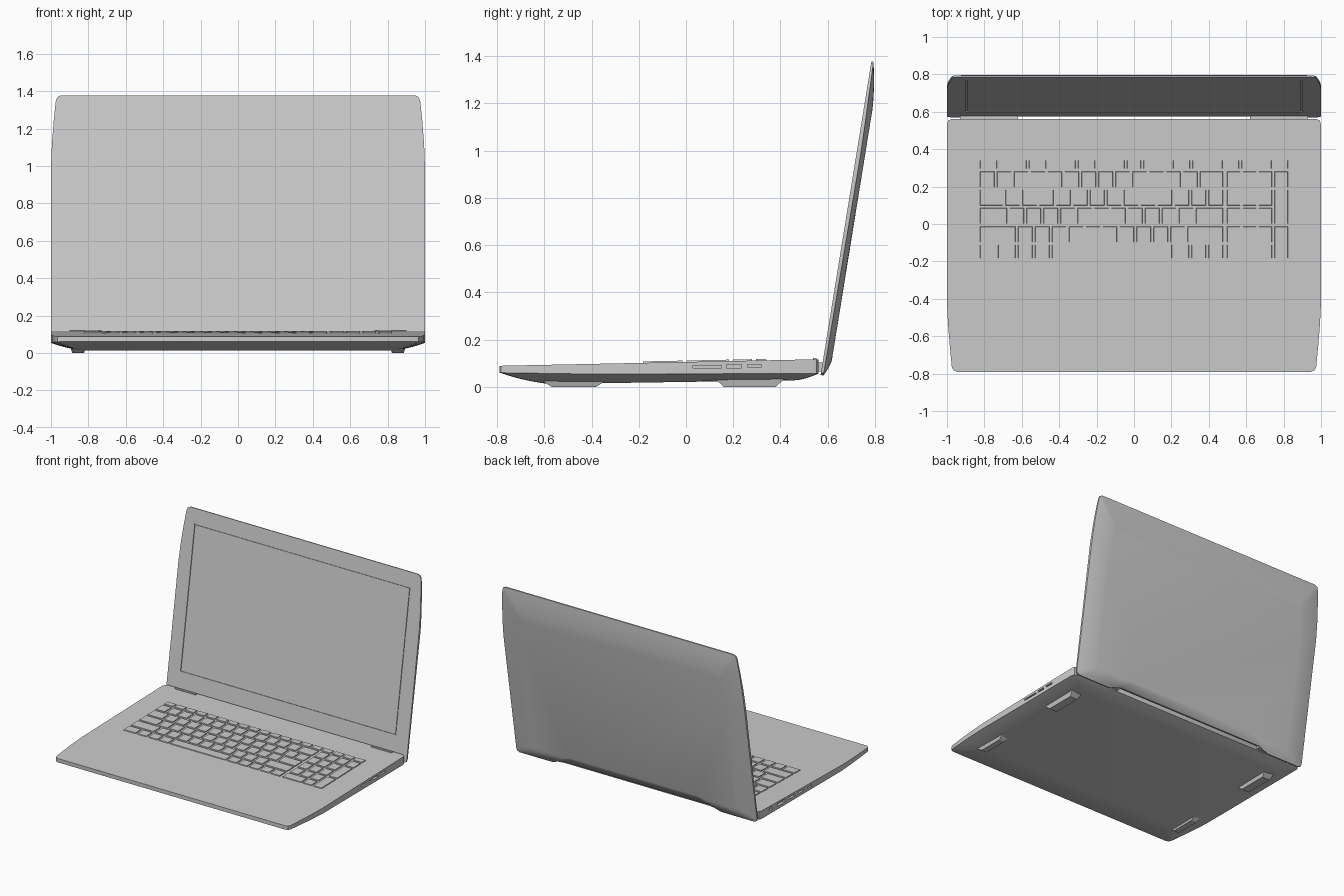
import bpy, bmesh, math
from mathutils import Vector, Matrix

if "Cube" in bpy.data.objects:
    bpy.data.objects.remove(bpy.data.objects["Cube"])

TILT = math.radians(9.2)


def lid_pt(x, v, w):
    """Lid space (across, up the screen, towards the back) to world."""
    return (x, 0.57 + v * math.sin(TILT) + w * math.cos(TILT),
            0.05 + v * math.cos(TILT) - w * math.sin(TILT))


def deck_z(y):
    return 0.089 + 0.0205 * (y + 0.79)


def same(x, y, z):
    return (x, y, z)


def finish(name, bm, smooth=False):
    bmesh.ops.recalc_face_normals(bm, faces=bm.faces[:])
    me = bpy.data.meshes.new(name)
    bm.to_mesh(me)
    bm.free()
    ob = bpy.data.objects.new(name, me)
    bpy.context.collection.objects.link(ob)
    if smooth:
        shade(ob)
    return ob


def shade(ob):
    bpy.ops.object.select_all(action='DESELECT')
    ob.select_set(True)
    bpy.context.view_layer.objects.active = ob
    bpy.ops.object.shade_smooth_by_angle(angle=math.radians(28))


def loft(name, loops):
    bm = bmesh.new()
    rings = [[bm.verts.new(p) for p in lp] for lp in loops]
    n = len(rings[0])
    for a, b in zip(rings, rings[1:]):
        for i in range(n):
            j = (i + 1) % n
            bm.faces.new((a[i], a[j], b[j], b[i]))
    bm.faces.new(rings[0])
    bm.faces.new(rings[-1])
    return finish(name, bm)


def add_box(bm, lo, hi, f=same, taper=(0, 0), low_taper=(0, 0)):
    """Box between two corners; the tapers shrink the high or low z end."""
    vs = []
    for z, (tx, ty) in ((lo[2], low_taper), (hi[2], taper)):
        for x, y in ((lo[0] + tx, lo[1] + ty), (hi[0] - tx, lo[1] + ty),
                     (hi[0] - tx, hi[1] - ty), (lo[0] + tx, hi[1] - ty)):
            vs.append(bm.verts.new(f(x, y, z)))
    for q in ((0, 3, 2, 1), (4, 5, 6, 7), (0, 1, 5, 4), (1, 2, 6, 5), (2, 3, 7, 6), (3, 0, 4, 7)):
        bm.faces.new([vs[i] for i in q])


def cut(ob, cutter):
    m = ob.modifiers.new("cut", 'BOOLEAN')
    m.object = cutter
    m.operation = 'DIFFERENCE'
    m.solver = 'EXACT'
    bpy.ops.object.select_all(action='DESELECT')
    ob.select_set(True)
    bpy.context.view_layer.objects.active = ob
    bpy.ops.object.modifier_apply(modifier=m.name)
    bpy.data.objects.remove(cutter)


def mirrored(half):
    return half + [(-x, y) for x, y in reversed(half)]


def lerp(a, b, t):
    return a + (b - a) * t


STEPS = [i / 6 for i in range(7)]

# Base body: flat sloping deck, side band, curved underside
outline = mirrored([(0.945, -0.79), (0.965, -0.783), (0.974, -0.765), (0.985, -0.65),
                    (0.994, -0.54), (1, -0.42), (1, 0.53), (0.994, 0.552), (0.975, 0.562)])
loops = [[(x, y, deck_z(y)) for x, y in outline]]
for t in STEPS:
    ring = []
    for x, y in outline:
        ny = lerp(-0.58, 0.47, (y + 0.79) / 1.352)
        edge = 0.048 + 0.012 * abs(y) / 0.79
        flat = 0.012 + 0.016 * (ny + 0.58) / 1.05
        ring.append((x * lerp(1, 0.85, t), lerp(y, ny, t), lerp(edge, flat, t * (1.5 - 0.5 * t))))
    loops.append(ring)
base = loft("base_body", loops)

# Side port recesses: (side, centre y, length, height)
bm = bmesh.new()
for s, y, ln, h in ((1, 0.09, 0.12, 0.010), (1, 0.203, 0.062, 0.014), (1, 0.29, 0.06, 0.012),
                    (-1, 0.42, 0.03, 0.022), (-1, 0.30, 0.09, 0.022), (-1, 0.17, 0.07, 0.014),
                    (-1, 0.06, 0.06, 0.014), (-1, -0.04, 0.05, 0.010)):
    z = deck_z(y) - 0.022
    add_box(bm, (s - 0.02, y - ln / 2, z - h / 2), (s + 0.02, y + ln / 2, z + h / 2))
cut(base, finish("port_cutter", bm))
shade(base)

# Lid shell: flat inner face, thin rim, softly domed back
lid_outline = mirrored([(0.62, 0.03), (0.70, 0.0), (0.975, 0.0), (0.995, 0.01), (1, 0.03),
                        (1, 0.95), (0.995, 1.08), (0.985, 1.21), (0.974, 1.315),
                        (0.965, 1.336), (0.945, 1.345)])
loops = [[lid_pt(x, v, 0) for x, v in lid_outline]]
for t in STEPS:
    ring = []
    for x, v in lid_outline:
        rim = 0.018 - 0.009 * max(0, (v - 1.0) / 0.345)
        if v < 0.04:
            rim = 0.012
        ring.append(lid_pt(x * lerp(1, 0.85, t), lerp(v, 0.07 + v * 0.8, t),
                           lerp(rim, 0.037, t * (1.6 - 0.6 * t))))
    loops.append(ring)
lid = loft("lid_shell", loops)

# Screen pocket and the panel set inside it, leaving a narrow groove
bm = bmesh.new()
add_box(bm, (-0.897, 0.18, -0.02), (0.897, 1.238, 0.006), lid_pt)
cut(lid, finish("screen_cutter", bm))
shade(lid)
bm = bmesh.new()
add_box(bm, (-0.889, 0.188, 0.0005), (0.889, 1.23, 0.008), lid_pt)
finish("screen_panel", bm)

# Hinges: barrels bridging the gap, raised covers on the deck
bm = bmesh.new()
for s in (-1, 1):
    add_box(bm, (s * 0.775 - 0.155, 0.545, 0.065), (s * 0.775 + 0.155, 0.583, 0.104))
finish("hinge_barrels", bm)
bm = bmesh.new()
for s in (-1, 1):
    add_box(bm, (s * 0.815 - 0.088, 0.535, 0.10), (s * 0.815 + 0.088, 0.556, 0.122), taper=(0.003, 0.003))
finish("hinge_covers", bm)

# Keyboard: rows of slightly tapered keys following the deck slope
bm = bmesh.new()
LEFT, U, GAP = -0.83, 0.0905, 0.007


def key(x0, x1, y0, y1):
    add_box(bm, (x0 + GAP, y0 + GAP, -0.002), (x1 - GAP, y1 - GAP, 0.006),
            lambda x, y, z: (x, y, deck_z(y) + z), taper=(0.002, 0.002))


edges = [0.288, 0.19, 0.092, -0.006, -0.104, -0.19]
rows = [[1] * 13 + [1.5],
        [1.5] + [1] * 13,
        [1.75] + [1] * 11 + [1.75],
        [2.25] + [1] * 10 + [2.25],
        [1.25, 1, 1, 1, 5.25] + [1] * 5]
for r, widths in enumerate(rows):
    x = LEFT
    for w in widths:
        key(x, x + w * U, edges[r + 1], edges[r])
        x += w * U
for i in range(19):  # function row
    w = 1.66 / 19
    key(LEFT + i * w, LEFT + (i + 1) * w, 0.288, 0.348)
PX, PW = 0.49, 0.085
for r in range(5):  # number pad
    for c in range(3):
        if r == 4 and c == 0:
            key(PX, PX + 2 * PW, edges[5], edges[4])
        elif not (r == 4 and c == 1):
            key(PX + c * PW, PX + (c + 1) * PW, edges[r + 1], edges[r])
for a, b in ((0, 1), (1, 3), (3, 5)):
    key(PX + 3 * PW, PX + 4 * PW, edges[b], edges[a])
finish("keyboard_keys", bm)

# Feet: bevelled pads running front to back
for name, y0, y1, half, top in (("front_feet", -0.61, -0.34, 0.032, 0.026),
                                ("rear_feet", 0.12, 0.42, 0.042, 0.036)):
    bm = bmesh.new()
    for s in (-1, 1):
        add_box(bm, (s * 0.855 - half, y0, 0), (s * 0.855 + half, y1, top), low_taper=(0.01, 0.04))
    finish(name, bm)
